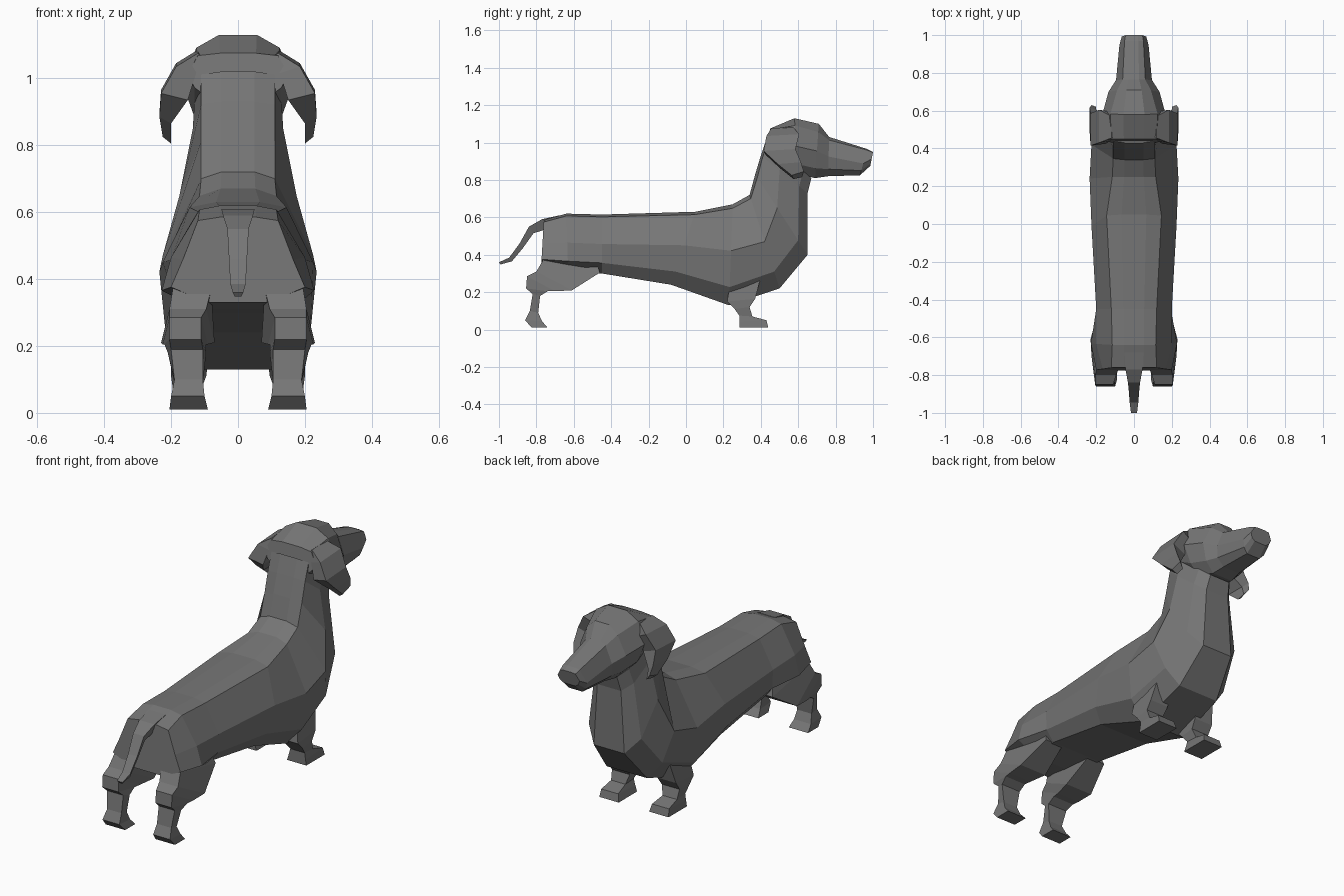
import bpy, bmesh

coat = bpy.data.materials.new("dark_coat")
coat.diffuse_color = (.18, .18, .18, 1)


def loft(name, rings, mirror=False):
    """Skin a list of equal-length point rings, capping both ends."""
    bm = bmesh.new()
    rows = [[bm.verts.new(p) for p in r] for r in rings]
    n = len(rows[0])
    for a, b in zip(rows, rows[1:]):
        for i in range(n):
            j = (i + 1) % n
            bm.faces.new((a[i], a[j], b[j], b[i]))
    bm.faces.new(rows[0])
    bm.faces.new(rows[-1])
    bmesh.ops.recalc_face_normals(bm, faces=bm.faces)
    me = bpy.data.meshes.new(name)
    bm.to_mesh(me)
    bm.free()
    me.materials.append(coat)
    ob = bpy.data.objects.new(name, me)
    bpy.context.collection.objects.link(ob)
    if mirror:
        ob.modifiers.new("Mirror", 'MIRROR')
    return ob


def section(ty, tz, by, bz, wt, wm, m, wl, wb, crown=.04):
    """Symmetric ten-sided section between a top point and a bottom point."""
    half = [(wt * .45, 0), (wt, crown), (wm, m), (wl, .82), (wb, 1)]
    pts = [(w, ty + (by - ty) * t, tz + (bz - tz) * t) for w, t in half]
    return pts + [(-x, y, z) for x, y, z in reversed(pts)]


def limb(by, bz, fy, fz, x0, x1, flare=0):
    """Four-sided section of a leg, from back point to front point."""
    return [(x0, by, bz), (x1, by, bz), (x1 + flare, fy, fz), (x0 - flare, fy, fz)]


# Long body, chest and neck
loft("body", [section(*s) for s in (
    (-.76, .585, -.775, .33, .12, .165, .5, .20, .09),
    (-.64, .62, -.63, .31, .115, .20, .5, .228, .12),
    (-.45, .615, -.45, .30, .12, .20, .5, .195, .15),
    (.05, .63, -.08, .24, .145, .225, .46, .205, .15),
    (.25, .67, .23, .13, .115, .235, .46, .215, .13),
    (.34, .72, .50, .22, .11, .225, .5, .19, .12),
    (.37, .83, .65, .40, .11, .175, .42, .155, .09),
    (.40, .93, .65, .73, .11, .135, .4, .115, .07),
    (.43, 1.02, .67, .81, .11, .13, .4, .10, .06),
)])

# Head and tapered muzzle
loft("head", [section(*s) for s in (
    (.45, 1.075, .43, .95, .12, .15, .5, .13, .10, .06),
    (.58, 1.13, .60, .83, .125, .165, .5, .13, .08, .13),
    (.71, 1.10, .69, .81, .09, .135, .5, .11, .06, .15),
    (.765, 1.03, .76, .82, .06, .095, .5, .09, .05, .08),
    (.97, .965, .93, .825, .05, .077, .55, .065, .04),
    (1.0, .95, .985, .875, .045, .065, .5, .055, .035),
)])

# Drooping ears: x, z, thickness, back y with drop, front y
loft("ears", [
    [(x, b, z - d), (x, f, z), (x - t, f - .01, z - .03), (x - t, b + .01, z - d - .02)]
    for x, z, t, b, d, f in (
        (.12, 1.085, .04, .455, .01, .57),
        (.185, 1.045, .06, .43, .01, .605),
        (.23, .965, .08, .415, .01, .585),
        (.235, .895, .035, .49, .01, .615),
        (.225, .845, .025, .565, .02, .63),
    )], mirror=True)

# Hind legs with thighs
loft("hind_legs", [limb(*s) for s in (
    (-.825, .01, -.74, .01, .09, .205),
    (-.86, .05, -.77, .045, .10, .20),
    (-.835, .10, -.79, .09, .105, .19),
    (-.82, .19, -.78, .18, .105, .20, .01),
    (-.855, .22, -.74, .205, .11, .205, .015),
    (-.85, .285, -.70, .205, .11, .205, .02),
    (-.80, .31, -.61, .21, .095, .205, .025),
    (-.765, .37, -.46, .305, .08, .195, -.005),
    (-.72, .50, -.52, .48, .06, .14),
)], mirror=True)

# Short front legs
loft("front_legs", [limb(*s) for s in (
    (.285, .01, .44, .01, .09, .205),
    (.285, .04, .43, .05, .10, .20),
    (.285, .075, .355, .07, .11, .195),
    (.26, .11, .34, .12, .095, .20),
    (.22, .15, .37, .165, .09, .20),
    (.24, .28, .40, .28, .09, .18),
)], mirror=True)

# Thin curved tail: y, z, half width, thickness
loft("tail", [
    [(-w, y, z), (w, y, z), (w * .6, y + h * .7, z - h), (-w * .6, y + h * .7, z - h)]
    for y, z, w, h in (
        (-.68, .61, .05, .04), (-.77, .59, .045, .05), (-.84, .55, .032, .035),
        (-.89, .46, .027, .025), (-.945, .385, .023, .02), (-1.0, .36, .016, .012),
    )])
